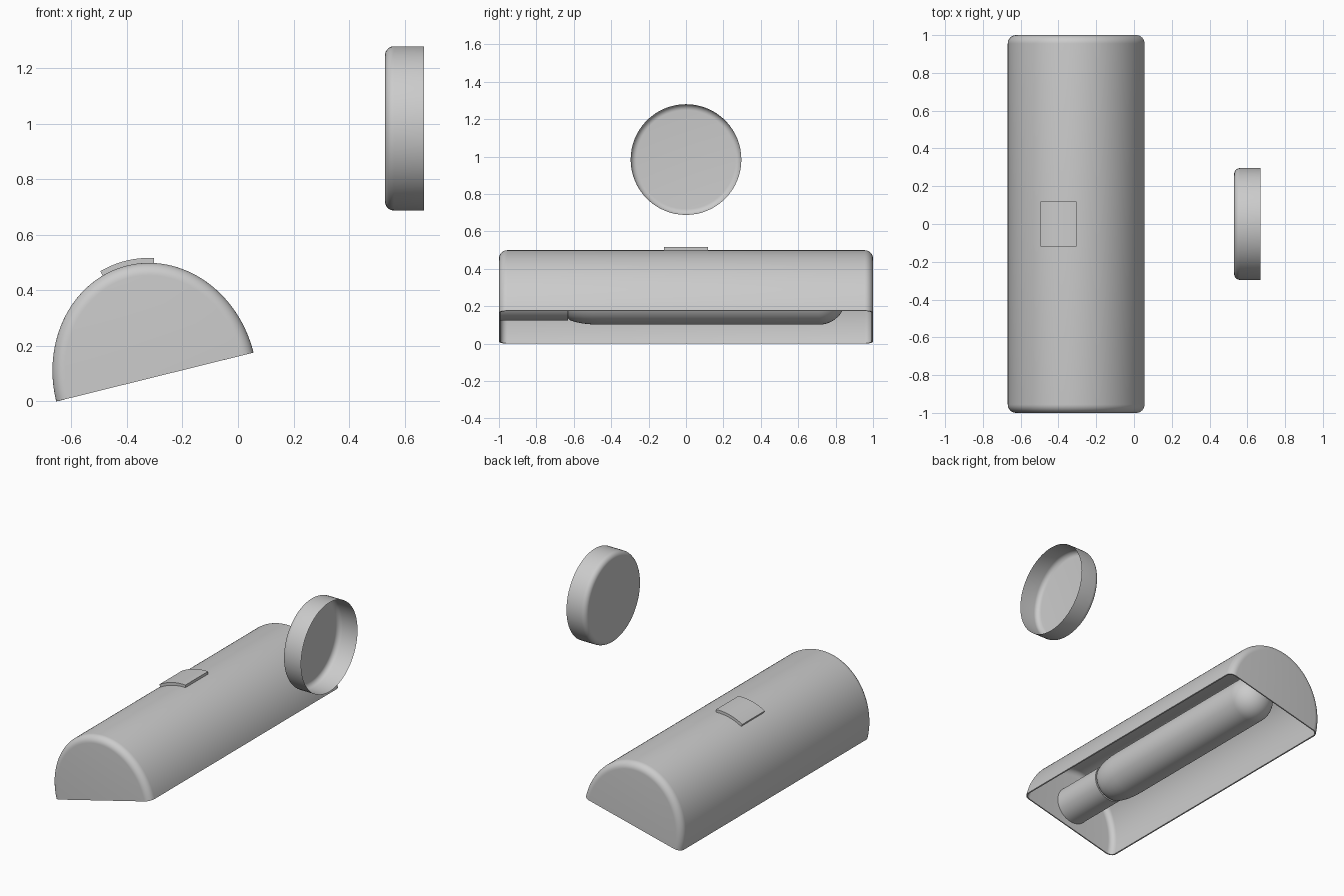
import bpy, bmesh
from math import sin, cos, pi, atan2, hypot, radians

if "Cube" in bpy.data.objects:
    bpy.data.objects.remove(bpy.data.objects["Cube"])

# Tilted frame of the shade: u runs along the open side, v points away from it
LEFT, RIGHT = (-0.655, 0.0), (0.056, 0.176)
MX, MZ = (LEFT[0] + RIGHT[0]) / 2, (LEFT[1] + RIGHT[1]) / 2
TILT = atan2(RIGHT[1] - LEFT[1], RIGHT[0] - LEFT[0])
A = hypot(RIGHT[0] - LEFT[0], RIGHT[1] - LEFT[1]) / 2
B = 0.414


def place(u, y, v):
    return (MX + u * cos(TILT) - v * sin(TILT), y, MZ + u * sin(TILT) + v * cos(TILT))


def arc(y, grow, start, end, n):
    """Points of the half-ellipse cross-section, grown or shrunk."""
    angles = [start + (end - start) * i / n for i in range(n + 1)]
    return [place((A + grow) * cos(t), y, (B + grow) * sin(t)) for t in angles]


def build(name, rows, closed=False, caps=(False, False), thickness=0):
    """Skin a list of equal point rows into a smooth-shaded object."""
    bm = bmesh.new()
    vs = [[bm.verts.new(p) for p in row] for row in rows]
    n = len(rows[0])
    for r0, r1 in zip(vs, vs[1:]):
        for i in range(n if closed else n - 1):
            j = (i + 1) % n
            bm.faces.new((r0[i], r0[j], r1[j], r1[i]))
    for use, row in zip(caps, (vs[0], vs[-1])):
        if use:
            bm.faces.new(row)
    bmesh.ops.recalc_face_normals(bm, faces=bm.faces)
    mesh = bpy.data.meshes.new(name)
    bm.to_mesh(mesh)
    bm.free()
    ob = bpy.data.objects.new(name, mesh)
    bpy.context.collection.objects.link(ob)
    bpy.ops.object.select_all(action='DESELECT')
    ob.select_set(True)
    bpy.context.view_layer.objects.active = ob
    if thickness:
        mod = ob.modifiers.new("wall", 'SOLIDIFY')
        mod.thickness, mod.offset = thickness, -1
        bpy.ops.object.modifier_apply(modifier=mod.name)
    bpy.ops.object.shade_smooth_by_angle(angle=radians(35))
    return ob


def ring(center, axis, pos, r, n=64):
    """Circle around a line parallel to the x or y axis."""
    cx, cy, cz = center
    pts = [(r * cos(2 * pi * i / n), r * sin(2 * pi * i / n)) for i in range(n)]
    if axis == 'x':
        return [(pos, cy + a, cz + b) for a, b in pts]
    return [(cx + a, pos, cz + b) for a, b in pts]


def lathe(name, center, axis, profile, caps):
    return build(name, [ring(center, axis, p, r) for p, r in profile], True, caps)


# Shade: half-elliptic trough with rounded ends, open below
R = 0.045
fillet = [(1 - R + R * sin(t), -R * (1 - cos(t))) for t in [i * pi / 16 for i in range(9)]]
stations = [(-y, g) for y, g in reversed(fillet)] + fillet
build("lamp_shade", [arc(y, g, 0, pi, 64) for y, g in stations],
      caps=(True, True), thickness=0.008)

# Curved plate on top of the shade
t0, t1 = radians(75), radians(105)
sections = []
for y in (-0.118, 0.118):
    sections.append(arc(y, 0.018, t0, t1, 12) + arc(y, -0.003, t1, t0, 12))
build("top_plate", sections, True, (True, True))

# Socket and bulb inside the shade
x, _, z = place(0, 0, 0.163)
lathe("bulb_socket", (x, 0, z), 'y', [(-0.993, 0.122), (-0.63, 0.122)], (True, True))
body = [(-0.63, 0.112), (-0.62, 0.121), (-0.59, 0.131), (-0.55, 0.139), (-0.50, 0.144), (-0.45, 0.145)]
tip = [(0.71 + 0.145 * sin(t), 0.145 * cos(t)) for t in [i * pi / 25 for i in range(13)]]
lathe("bulb", (x, 0, z), 'y', body + tip, (True, True))

# Round wall cup, open towards +x
C = 0.032
edge = [(0.53 + C * (1 - sin(t)), 0.296 - C * (1 - cos(t))) for t in [pi / 2 - i * pi / 16 for i in range(9)]]
lathe("wall_cup", (0, 0, 0.984), 'x', edge + [(0.671, 0.296)], (True, False))
